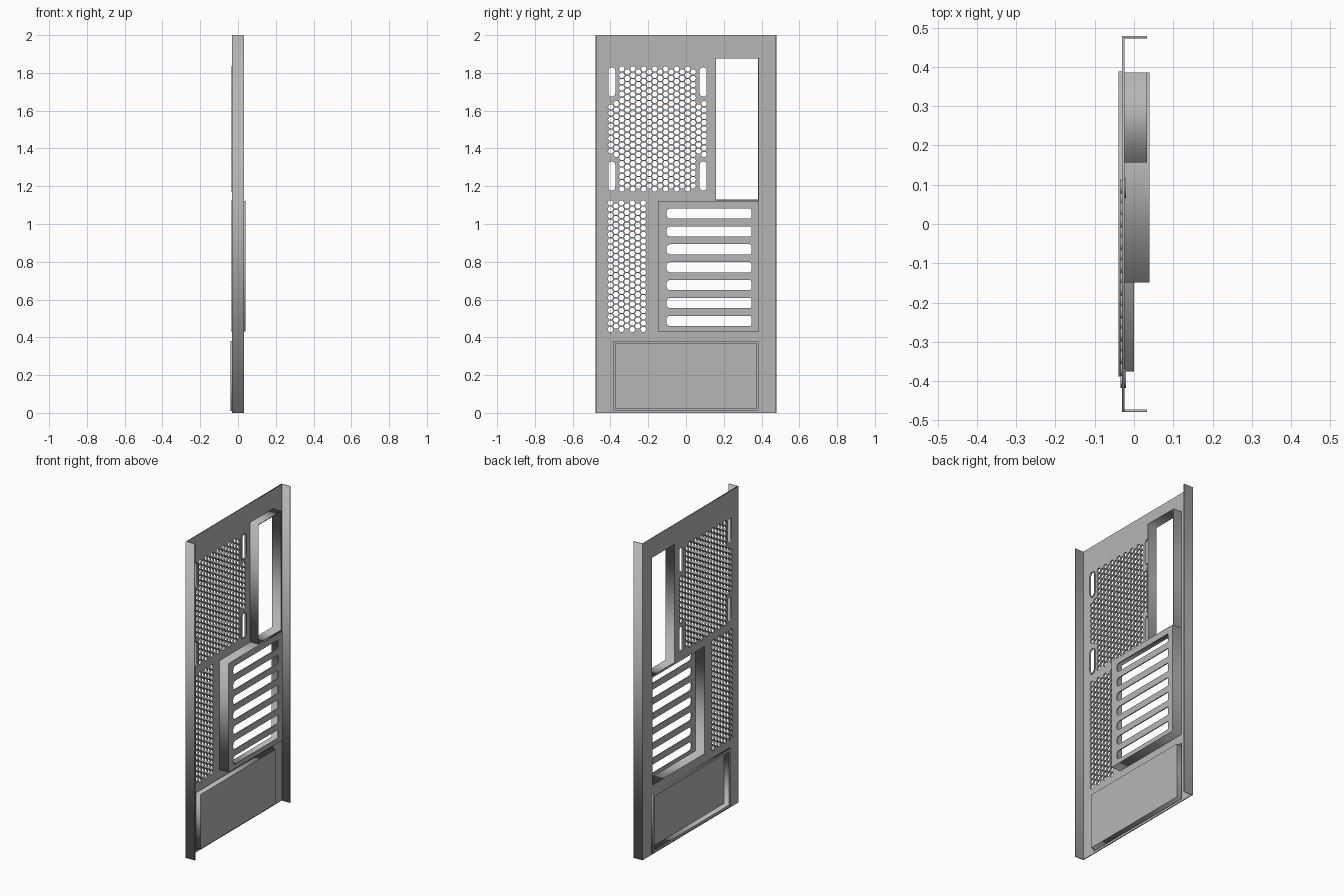
import bpy
from math import cos, sin, pi, sqrt
from mathutils import Matrix

cube = bpy.data.objects.get("Cube")
if cube:
    bpy.data.objects.remove(cube, do_unlink=True)

steel = bpy.data.materials.new("bare steel grey")
steel.use_nodes = True
grey = (0.47, 0.47, 0.47, 1)
steel.diffuse_color = grey
steel.node_tree.nodes["Principled BSDF"].inputs["Base Color"].default_value = grey

# local x, y, z become world y, z, x
UPRIGHT = Matrix(((0, 0, 1, 0), (1, 0, 0, 0), (0, 1, 0, 0), (0, 0, 0, 1)))


def sheet(name, loops, x0, x1):
    """Flat sheet in the y-z plane; inner loops become holes."""
    curve = bpy.data.curves.new(name, "CURVE")
    curve.dimensions = "2D"
    curve.fill_mode = "BOTH"
    curve.extrude = (x1 - x0) / 2
    for loop in loops:
        spline = curve.splines.new("POLY")
        spline.points.add(len(loop) - 1)
        for point, (y, z) in zip(spline.points, loop):
            point.co = (y, z, 0, 1)
        spline.use_cyclic_u = True
    temp = bpy.data.objects.new(name + " outline", curve)
    bpy.context.collection.objects.link(temp)
    graph = bpy.context.evaluated_depsgraph_get()
    mesh = bpy.data.meshes.new_from_object(temp.evaluated_get(graph))
    bpy.data.objects.remove(temp, do_unlink=True)
    mesh.transform(Matrix.Translation(((x0 + x1) / 2, 0, 0)) @ UPRIGHT)
    mesh.materials.clear()
    mesh.materials.append(steel)
    obj = bpy.data.objects.new(name, mesh)
    bpy.context.collection.objects.link(obj)
    return obj


def rect(y0, y1, z0, z1, inset=0):
    y0, y1, z0, z1 = y0 + inset, y1 - inset, z0 + inset, z1 - inset
    return [(y0, z0), (y1, z0), (y1, z1), (y0, z1)]


def rounded(y0, y1, z0, z1, left, right, steps=6):
    """Rectangle with separate corner radii at its left and right ends."""
    pts = []
    corners = ((y1 - right, z1 - right, right), (y0 + left, z1 - left, left),
               (y0 + left, z0 + left, left), (y1 - right, z0 + right, right))
    for quarter, (cy, cz, r) in enumerate(corners):
        for i in range(steps):
            a = (quarter + i / (steps - 1)) * pi / 2
            pts.append((cy + r * cos(a), cz + r * sin(a)))
    return pts


def capsule(cy, cz, half_w, half_h):
    pts = []
    for i in range(16):
        a = i * pi / 15
        pts.append((cy + half_w * cos(a), cz + half_h - half_w + half_w * sin(a)))
    return pts + [(2 * cy - y, 2 * cz - z) for y, z in pts]


def hexagon(centre, r):
    return [(centre[0] + r * cos(k * pi / 3), centre[1] + r * sin(k * pi / 3))
            for k in range(6)]


def frame(name, bounds, width, x0, x1, inset=0):
    return sheet(name, [rect(*bounds, inset), rect(*bounds, inset + width)], x0, x1)


BACK, FACE, T = -0.0305, -0.0245, 0.006
HALF = 0.479
window = (0.156, 0.386, 1.125, 1.88)
slot_box = (-0.149, 0.386, 0.432, 1.122)
supply = (-0.388, 0.388, 0.011, 0.38)

# Honeycomb hole centres
STEP = 0.029
PITCH = STEP * 2 / sqrt(3)


def honeycomb(cy, cz, columns, rows, keep):
    found = []
    for i in range(columns):
        count = rows - i % 2
        for j in range(count):
            p = ((i - (columns - 1) / 2) * STEP, (j - (count - 1) / 2) * PITCH)
            if keep(*p):
                found.append((cy + p[0], cz + p[1]))
    return found


FAN_Y, FAN_Z = -0.151, 1.503
fan_holes = honeycomb(FAN_Y, FAN_Z, 18, 20,
                      lambda y, z: abs(y) < STEP * 7 or abs(z) < 0.15)
side_holes = honeycomb(-0.313, 0.777, 7, 21, lambda y, z: True)
vents = fan_holes + side_holes

# Fan screw slots around the upper vent
screw_slots = [(FAN_Y + sy * 0.242, FAN_Z + sz * 0.249)
               for sy in (-1, 1) for sz in (-1, 1)]

# Main panel with every opening
openings = [rect(*b) for b in (window, slot_box, supply)]
openings += [hexagon(c, 0.0155) for c in vents]
openings += [capsule(y, z, 0.0185, 0.078) for y, z in screw_slots]
sheet("main_panel", [rect(-HALF, HALF, 0, 2)] + openings, BACK, FACE)

# Thin pressed lips round the vent holes and screw slots
lips = []
for c in vents:
    lips += [hexagon(c, 0.0172), hexagon(c, 0.0155)]
sheet("vent_lips", lips, -0.035, BACK)
rims = []
for y, z in screw_slots:
    rims += [capsule(y, z, 0.025, 0.0845), capsule(y, z, 0.0185, 0.078)]
sheet("screw_slot_rims", rims, FACE, -0.02)

# Folded side flanges
for name, y in (("front_flange", -HALF), ("rear_flange", HALF - T)):
    sheet(name, [rect(y, y + T, 0, 2)], BACK, 0.0325)

# Port window collar
frame("port_window_collar", window, 0.004, BACK, 0.0325)

# Raised expansion box with seven slots
frame("expansion_box_walls", slot_box, T, BACK, 0.0395)
slots = []
for i in range(7):
    z = 0.487 + i * 0.0947
    slots.append(rounded(-0.104, 0.346, z - 0.027, z + 0.027, 0.022, 0.01))
sheet("expansion_slot_plate", [rect(*slot_box, T)] + slots, 0.0335, 0.0395)

# Power supply cover: a channel around a raised plate
frame("supply_channel_outer_wall", supply, 0.003, -0.0395, FACE)
frame("supply_channel_floor", supply, 0.015, -0.0395, -0.0355)
frame("supply_plate_walls", supply, 0.004, -0.0395, 0, inset=0.012)
sheet("supply_plate", [rect(*supply, 0.016)], -0.004, 0)
